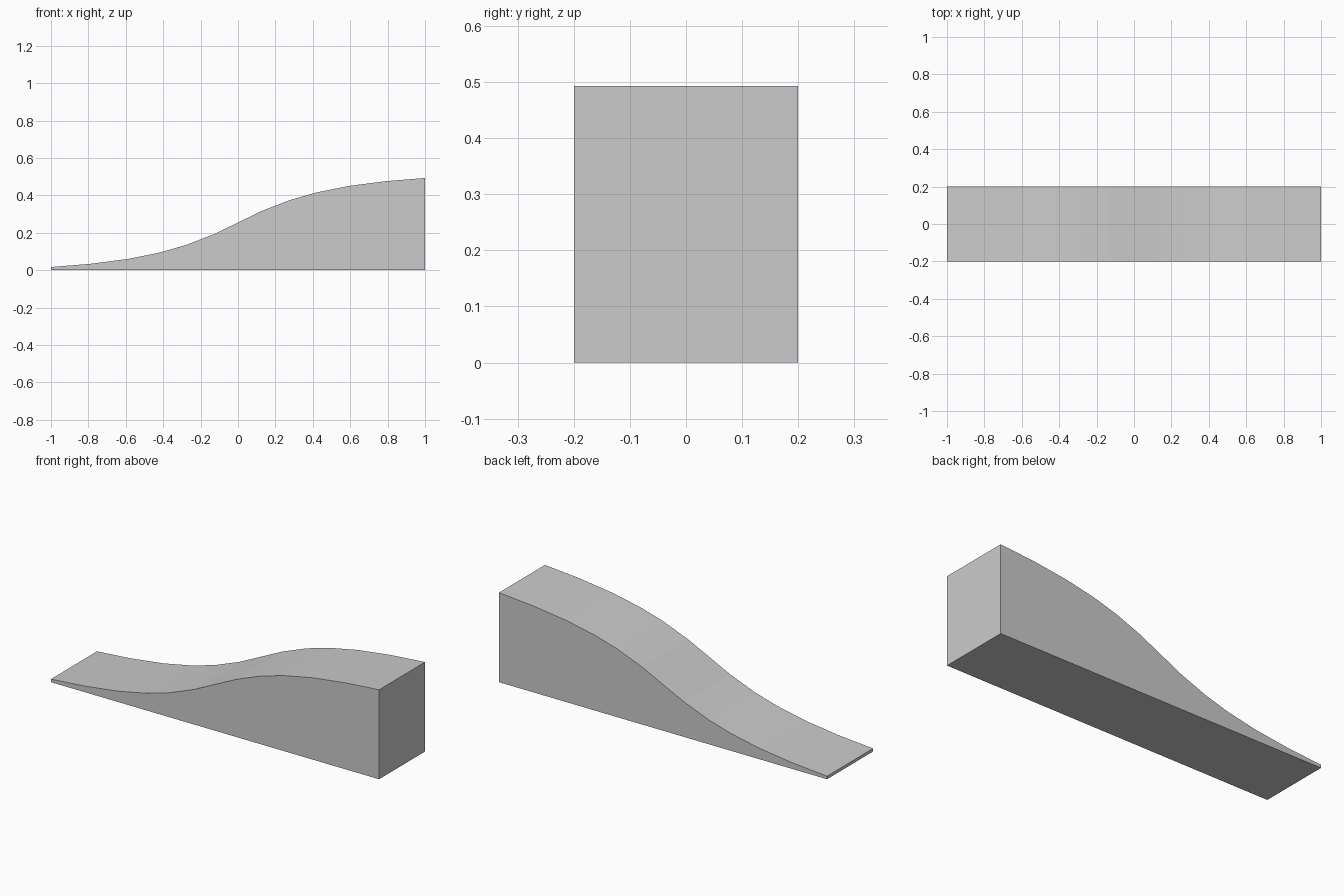
import bpy
import bmesh

cube = bpy.data.objects.get("Cube")
if cube:
    bpy.data.objects.remove(cube, do_unlink=True)

# Plain grey material
grey = bpy.data.materials.new("plain grey")
grey.use_nodes = True
colour = (0.6, 0.6, 0.6, 1)
grey.diffuse_color = colour
grey.node_tree.nodes["Principled BSDF"].inputs["Base Color"].default_value = colour

# S-shaped top edge: the low half, turned about its middle for the high half
half_width = 0.2
mid_height = 0.255
low_half = [(-1, 0.017), (-0.79, 0.034), (-0.59, 0.06), (-0.42, 0.094),
            (-0.28, 0.134), (-0.13, 0.192)]
high_half = [(-x, 2 * mid_height - z) for x, z in reversed(low_half)]
curve = low_half + [(0, mid_height)] + high_half
outline = [(-1, 0), (1, 0)] + curve[::-1]

# Ramp body: the side outline extruded across the width
bm = bmesh.new()
side = bm.faces.new([bm.verts.new((x, -half_width, z)) for x, z in outline])
result = bmesh.ops.extrude_face_region(bm, geom=[side])
moved = [v for v in result["geom"] if isinstance(v, bmesh.types.BMVert)]
bmesh.ops.translate(bm, verts=moved, vec=(0, 2 * half_width, 0))
bmesh.ops.recalc_face_normals(bm, faces=bm.faces)

mesh = bpy.data.meshes.new("curved_ramp")
bm.to_mesh(mesh)
bm.free()
mesh.materials.append(grey)
ramp = bpy.data.objects.new("curved_ramp", mesh)
bpy.context.collection.objects.link(ramp)
